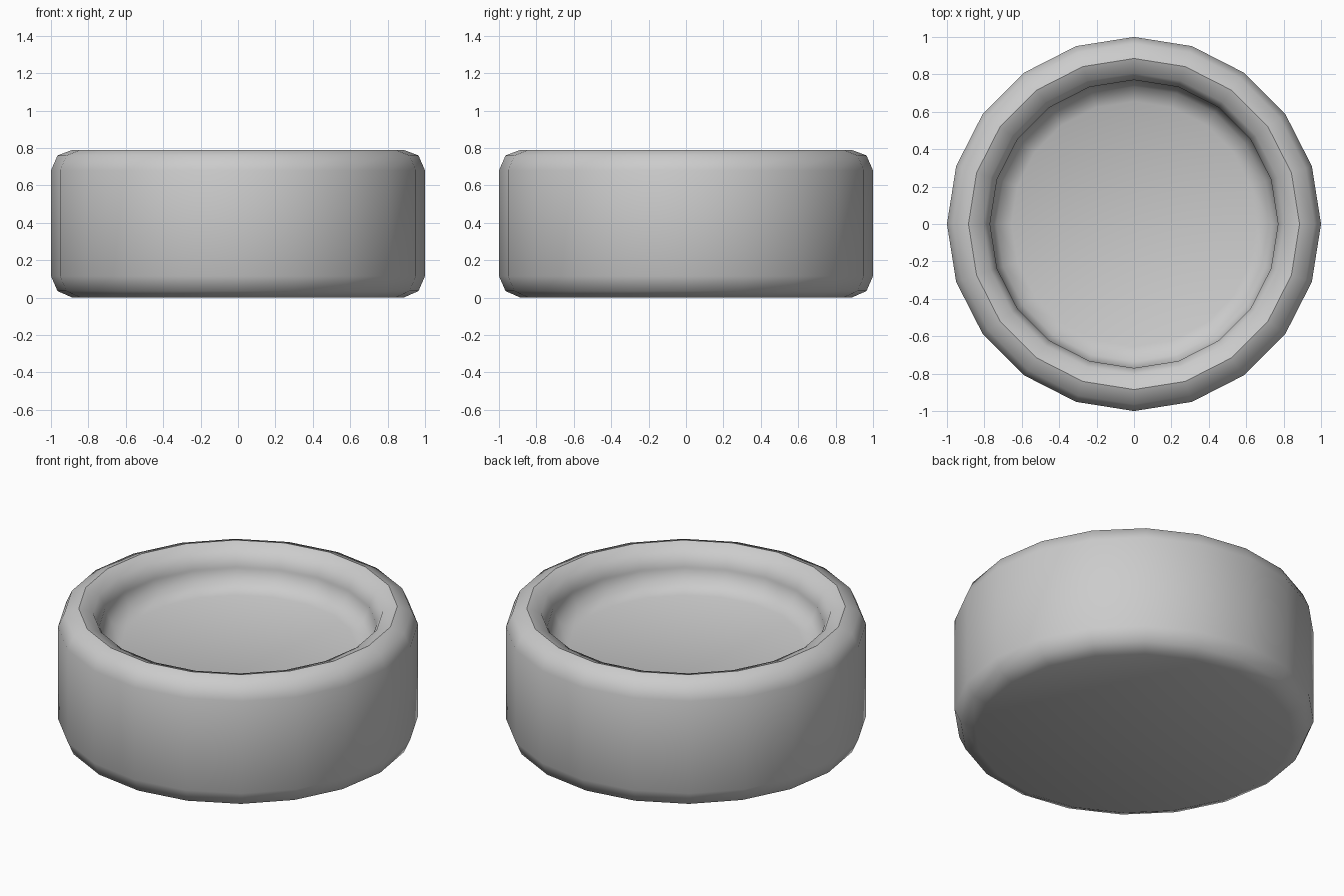
import bpy, bmesh, math

if "Cube" in bpy.data.objects:
    bpy.data.objects.remove(bpy.data.objects["Cube"])

SIDES = 20
CREST = 5  # profile index of the rim crest, which has a visible crease

# Half section (radius, height): base, outer wall, rounded rim, recess fillet, recess floor
profile = [
    (0.885, 0.0), (0.965, 0.035), (1.0, 0.115),
    (1.0, 0.68), (0.965, 0.76), (0.885, 0.79),
    (0.805, 0.76), (0.77, 0.68),
    (0.77, 0.67), (0.735, 0.595), (0.655, 0.56),
]

bm = bmesh.new()
rings = []
for r, z in profile:
    rings.append([bm.verts.new((r * math.cos(2 * math.pi * i / SIDES),
                                r * math.sin(2 * math.pi * i / SIDES), z))
                  for i in range(SIDES)])

# Side bands
for low, high in zip(rings, rings[1:]):
    for i in range(SIDES):
        j = (i + 1) % SIDES
        bm.faces.new((low[i], low[j], high[j], high[i]))

# Underside and recess floor
bm.faces.new(rings[0][::-1])
bm.faces.new(rings[-1])

for face in bm.faces:
    face.smooth = True

# Crease along the rim crest
crest = set(rings[CREST])
for edge in bm.edges:
    if edge.verts[0] in crest and edge.verts[1] in crest:
        edge.smooth = False

mesh = bpy.data.meshes.new("round_dish")
bm.to_mesh(mesh)
bm.free()
dish = bpy.data.objects.new("round_dish", mesh)
bpy.context.collection.objects.link(dish)
